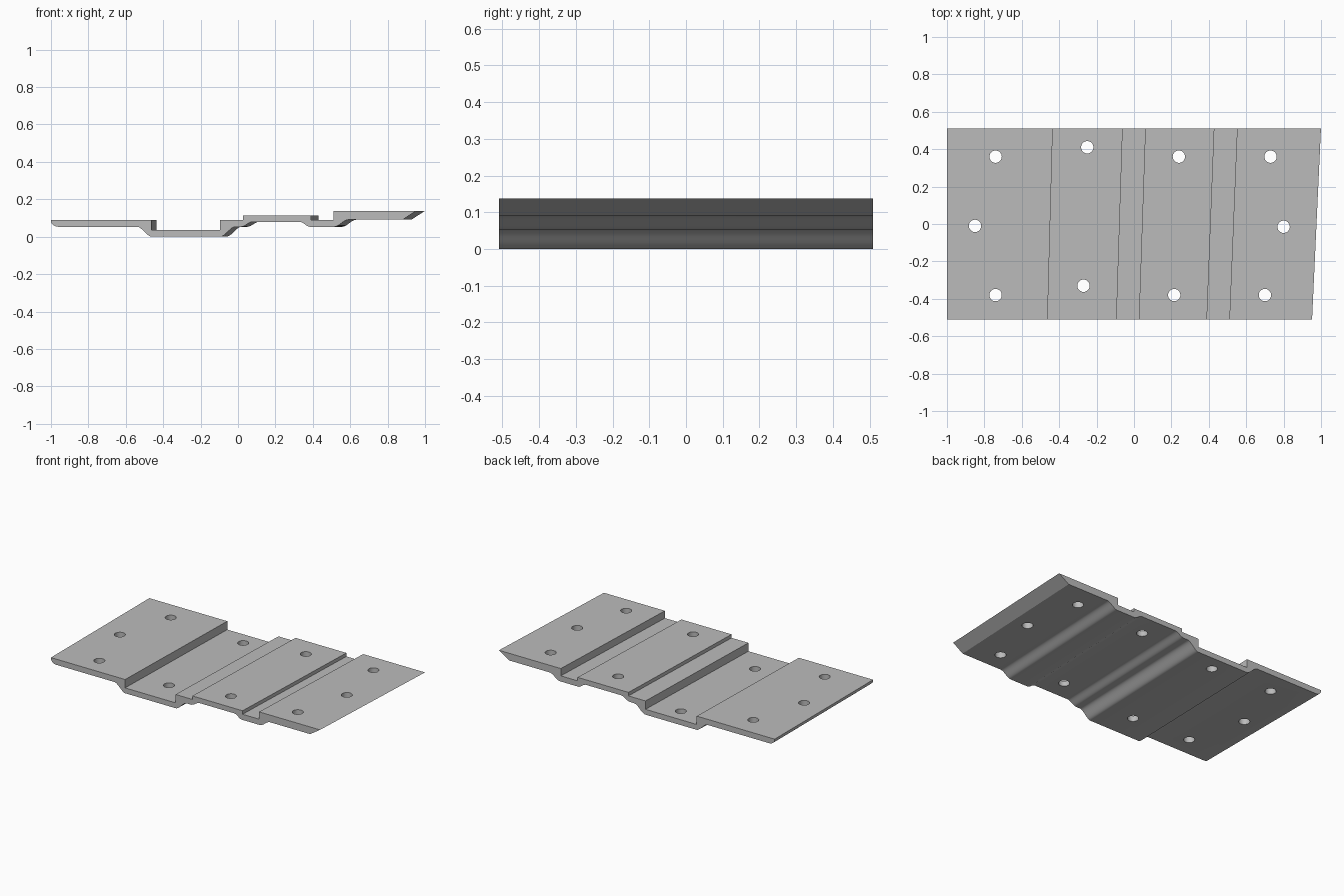
import bpy, bmesh, math
from mathutils import Matrix

if "Cube" in bpy.data.objects:
    bpy.data.objects.remove(bpy.data.objects["Cube"])

HALF_DEPTH = 0.51
HOLE_RADIUS = 0.033


def make_material(name, rgb):
    mat = bpy.data.materials.new(name)
    mat.use_nodes = True
    colour = (*rgb, 1)
    mat.diffuse_color = colour
    mat.node_tree.nodes["Principled BSDF"].inputs["Base Color"].default_value = colour
    return mat


def make_object(name, bm):
    bmesh.ops.recalc_face_normals(bm, faces=bm.faces)
    mesh = bpy.data.meshes.new(name)
    bm.to_mesh(mesh)
    bm.free()
    obj = bpy.data.objects.new(name, mesh)
    bpy.context.collection.objects.link(obj)
    return obj


def bend(x0, z0, x1, z1, steps=10):
    """Smooth S-shaped step in the underside."""
    pts = []
    for i in range(steps + 1):
        t = i / steps
        s = t * t * (3 - 2 * t)
        pts.append((x0 + (x1 - x0) * t, z0 + (z1 - z0) * s))
    return pts


def skew(x):
    """How far the back edge is shifted relative to the front."""
    return 0.0 if x < -0.9 else 0.034 + 0.0142 * x


# Stepped upper side, listed from right to left
top = [(0.952, 0.138), (0.51, 0.138), (0.51, 0.09), (0.39, 0.09),
       (0.39, 0.113), (0.026, 0.113), (0.026, 0.09), (-0.096, 0.09),
       (-0.096, 0.035), (-0.462, 0.035), (-0.462, 0.09), (-1.0, 0.09)]

# Rounded left lip, then the softly bent underside up to the slanted right end
lip = [(-0.96 - 0.04 * math.cos(a), 0.085 - 0.032 * math.sin(a))
       for a in (i * math.pi / 12 for i in range(7))]
under = (bend(-0.54, 0.053, -0.46, 0) + bend(-0.095, 0, -0.015, 0.053)
         + bend(0.015, 0.053, 0.08, 0.08) + bend(0.33, 0.08, 0.385, 0.053)
         + bend(0.515, 0.053, 0.59, 0.091) + [(0.88, 0.091)])
profile = top + lip + under

# Plate body: profile swept from front to skewed back
bm = bmesh.new()
front = [bm.verts.new((x, -HALF_DEPTH, z)) for x, z in profile]
back = [bm.verts.new((x + skew(x), HALF_DEPTH, z)) for x, z in profile]
bm.faces.new(front)
bm.faces.new(back[::-1])
for i in range(len(profile)):
    j = (i + 1) % len(profile)
    bm.faces.new((front[i], back[i], back[j], front[j]))
plate = make_object("stepped_plate", bm)
plate.data.materials.append(make_material("plain grey", (0.5, 0.5, 0.5)))

# Screw holes
holes = [(-0.74, 0.36), (-0.25, 0.41), (0.24, 0.36), (0.73, 0.36),
         (-0.85, -0.01), (0.80, -0.015),
         (-0.74, -0.38), (-0.27, -0.33), (0.215, -0.38), (0.70, -0.38)]
bm = bmesh.new()
for x, y in holes:
    bmesh.ops.create_cone(bm, cap_ends=True, segments=32, radius1=HOLE_RADIUS,
                          radius2=HOLE_RADIUS, depth=0.5,
                          matrix=Matrix.Translation((x, y, 0.07)))
cutter = make_object("hole_cutter", bm)
cutter.data.materials.append(plate.data.materials[0])

bpy.context.view_layer.objects.active = plate
plate.select_set(True)
mod = plate.modifiers.new("screw_holes", 'BOOLEAN')
mod.operation = 'DIFFERENCE'
mod.solver = 'EXACT'
mod.object = cutter
bpy.ops.object.modifier_apply(modifier=mod.name)
bpy.data.objects.remove(cutter)

bpy.ops.object.shade_smooth_by_angle(angle=math.radians(30))
